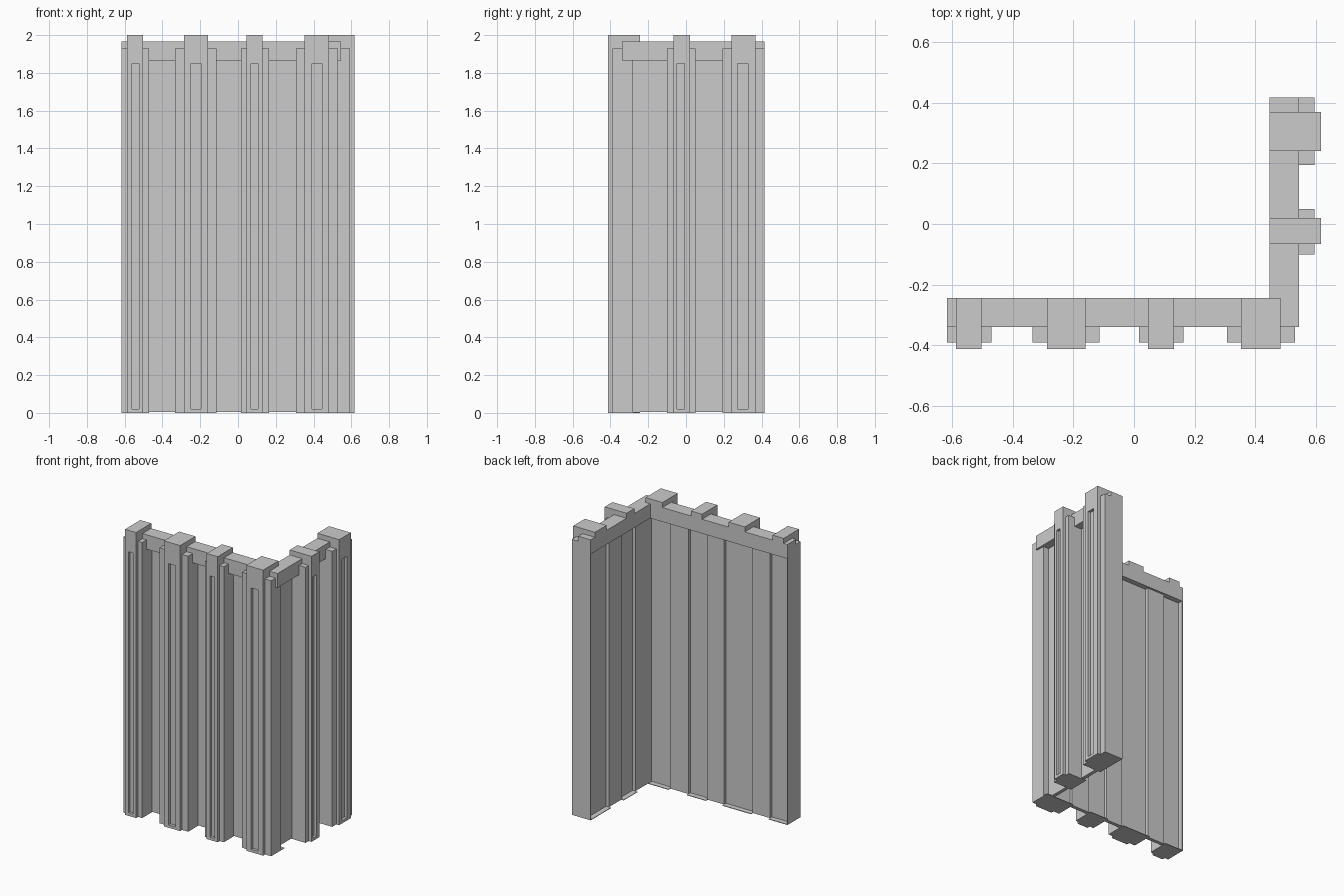
import bpy, bmesh

if "Cube" in bpy.data.objects:
    bpy.data.objects.remove(bpy.data.objects["Cube"])

# Depth d is measured outward from the inner (back) plane of each wing
LINTEL, SHOULDER, MAIN = 0.097, 0.147, 0.169
BACK = 0.037          # back of the posts, set in from the inner plane


def front(u, d, z):
    return (u, -0.243 - d, z)


def side(u, d, z):
    return (0.447 + d, u, z)


def block(name, wing, u, d, z, slot=None):
    """Box in wing space, optionally with a recessed slot in its outer face."""
    bm = bmesh.new()
    bmesh.ops.create_cube(bm, size=2)
    rng = (u, d, z)
    for v in bm.verts:
        for i in range(3):
            v.co[i] = rng[i][0] if v.co[i] < 0 else rng[i][1]
    if slot:
        face = max(bm.faces, key=lambda f: f.calc_center_median().y)
        bmesh.ops.inset_region(bm, faces=[face], thickness=0.01)
        mu, mz = sum(u) / 2, sum(z) / 2

        def fit(depth):
            for v in face.verts:
                v.co = (slot[0] if v.co.x < mu else slot[1], depth,
                        0.02 if v.co.z < mz else 1.85)
        fit(d[1])
        face = bmesh.ops.extrude_discrete_faces(bm, faces=[face])["faces"][0]
        fit(d[1] - 0.02)
    for v in bm.verts:
        v.co = wing(*v.co)
    bmesh.ops.recalc_face_normals(bm, faces=bm.faces)
    me = bpy.data.meshes.new(name)
    bm.to_mesh(me)
    bm.free()
    bpy.context.collection.objects.link(bpy.data.objects.new(name, me))


def post(name, wing, main, shoulder, slot):
    block(name + "_shoulder", wing, shoulder, (BACK, SHOULDER), (0, 1.93))
    block(name + "_main", wing, main, (BACK, MAIN), (0, 2), slot)
    block(name + "_cap", wing, main, (0, BACK), (1.95, 2))
    block(name + "_foot", wing, shoulder, (0, BACK), (0, 0.004))


# Posts: main span, shoulder span, slot span
front_posts = [
    ((-0.587, -0.502), (-0.616, -0.47), (-0.562, -0.525)),
    ((-0.286, -0.16), (-0.334, -0.113), (-0.25, -0.197)),
    ((0.046, 0.131), (0.016, 0.163), (0.07, 0.107)),
    ((0.353, 0.483), (0.306, 0.53), (0.391, 0.445)),
]
side_posts = [
    ((-0.066, 0.02), (-0.1, 0.05), (-0.047, -0.009)),
    ((0.24, 0.369), (0.194, 0.416), (0.273, 0.327)),
]
for i, p in enumerate(front_posts):
    post(f"front_post_{i + 1}", front, *p)
for i, p in enumerate(side_posts):
    post(f"side_post_{i + 1}", side, *p)

# Lintels along the top of both wings
block("front_lintel", front, (-0.616, 0.544), (0, LINTEL), (1.865, 1.965))
block("side_lintel", side, (-0.243, 0.416), (0, LINTEL), (1.865, 1.965))

# Thin recessed panels between the posts
for name, wing, spans in (
    ("front_panel", front, ((-0.47, -0.334), (-0.113, 0.016), (0.163, 0.306))),
    ("side_panel", side, ((-0.28, -0.1), (0.05, 0.194))),
):
    for i, s in enumerate(spans):
        block(f"{name}_{i + 1}", wing, s, (0.015, 0.04), (0.004, 1.865))

# Closing strips at the free ends
block("front_end_strip", front, (-0.616, -0.611), (0, BACK), (0, 1.865))
block("side_end_strip", side, (0.411, 0.416), (0, BACK), (0, 1.865))
